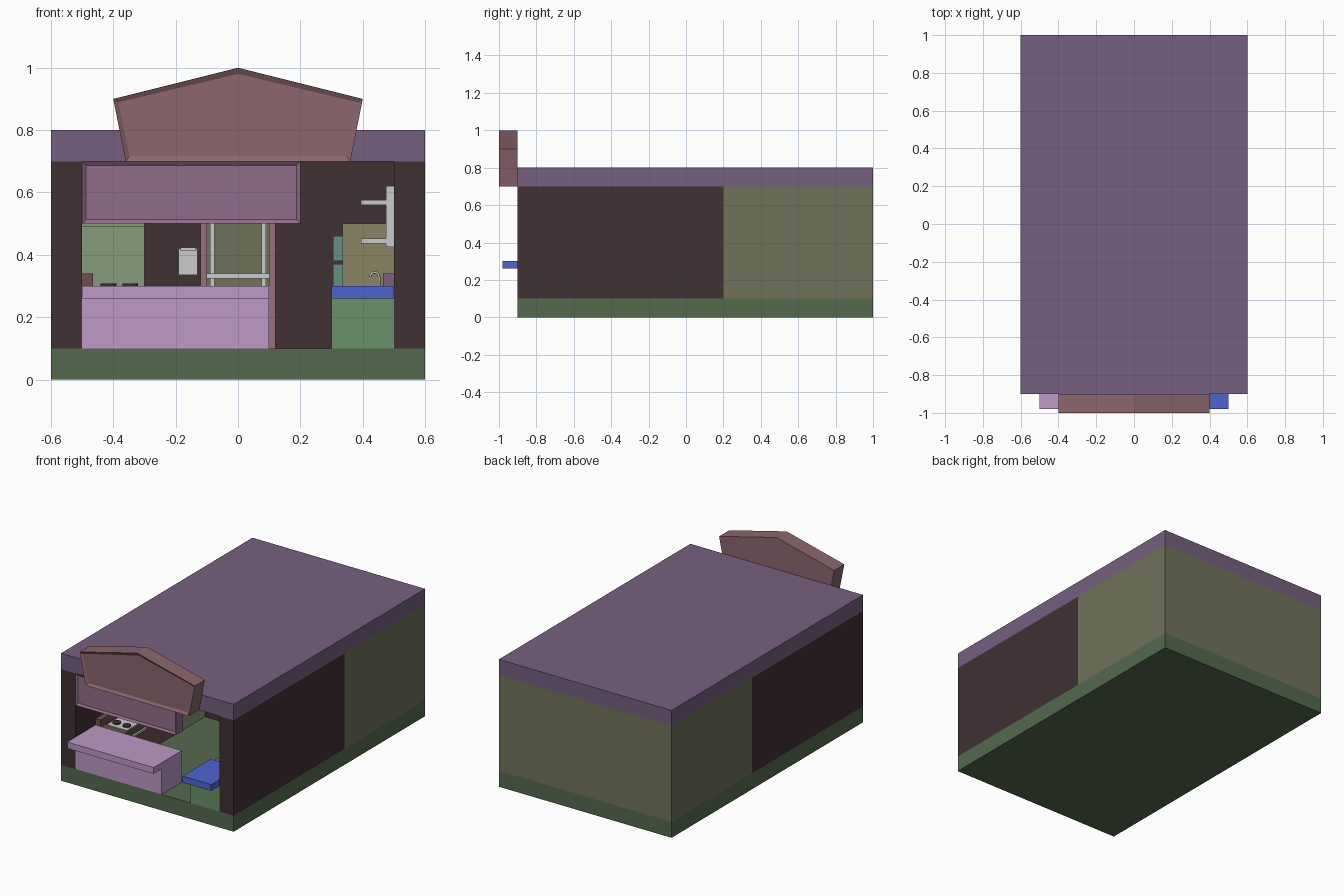
import bpy, bmesh, math
from mathutils import Vector

if "Cube" in bpy.data.objects:
    bpy.data.objects.remove(bpy.data.objects["Cube"])


def mat(name, hexcol):
    m = bpy.data.materials.new(name)
    rgb = [(int(hexcol[i:i + 2], 16) / 255) ** 2.2 for i in (0, 2, 4)]
    m.diffuse_color = (*rgb, 1)
    m.use_nodes = True
    m.node_tree.nodes["Principled BSDF"].inputs["Base Color"].default_value = m.diffuse_color
    return m


BASE, ROOF = mat("base_green", "55694f"), mat("roof_purple", "75607f")
DARK, OLIVE = mat("dark_wall", "423437"), mat("olive_wall", "70725a")
LILAC, BLUE, GREEN = mat("lilac", "bc98c4"), mat("blue", "5064d0"), mat("green", "6a8f6a")
SIGN, GABLE, FRAME = mat("sign_mauve", "8f6d8a"), mat("gable_rose", "8a666d"), mat("frame_pink", "94727a")
SAGE, TAN, TEAL = mat("sage", "84997a"), mat("tan", "8a8264"), mat("teal", "659080")
BROWN, PLUM = mat("brown", "6a5050"), mat("plum", "7d5f7c")


def finish(name, bm, m):
    bmesh.ops.recalc_face_normals(bm, faces=bm.faces[:])
    me = bpy.data.meshes.new(name)
    bm.to_mesh(me)
    bm.free()
    ob = bpy.data.objects.new(name, me)
    bpy.context.collection.objects.link(ob)
    if m:
        me.materials.append(m)
    return ob


def box(name, x, y, z, m=None):
    bm = bmesh.new()
    bmesh.ops.create_cube(bm, size=1)
    for v in bm.verts:
        v.co = Vector([a[0] + (c + .5) * (a[1] - a[0]) for a, c in zip((x, y, z), v.co)])
    return finish(name, bm, m)


def extrude_xz(name, pts, y0, y1, m, rim=0, recess=0):
    """Outline in x/z pushed from y0 to y1, optionally with a sunken front panel."""
    bm = bmesh.new()
    front = bm.faces.new([bm.verts.new((x, y0, z)) for x, z in pts])
    back = bmesh.ops.extrude_face_region(bm, geom=[front])["geom"]
    for v in back:
        if isinstance(v, bmesh.types.BMVert):
            v.co.y = y1
    if not front.is_valid or len(bm.faces) < len(pts) + 2:
        front = bm.faces.new([v for v in bm.verts if abs(v.co.y - y0) < 1e-6])
    bmesh.ops.recalc_face_normals(bm, faces=bm.faces[:])
    if rim:
        front = min(bm.faces, key=lambda f: f.calc_center_median().y)
        bmesh.ops.inset_region(bm, faces=[front], thickness=rim)
        for v in front.verts:
            v.co.y += recess
    return finish(name, bm, m)


def cylinder(name, loc, r, h, m=None):
    bm = bmesh.new()
    bmesh.ops.create_cone(bm, cap_ends=True, segments=16, radius1=r, radius2=r, depth=h)
    bmesh.ops.translate(bm, verts=bm.verts, vec=loc)
    return finish(name, bm, m)


# Base and the two roof slabs
box("base", (-.6, .6), (-.9, 1), (0, .1), BASE)
box("front_roof", (-.6, .6), (-.9, .2), (.7, .8), ROOF)
box("back_roof", (-.6, .6), (.2, 1), (.7, .8), ROOF)

# Side walls of both rooms
for side, x in (("left", (-.6, -.5)), ("right", (.5, .6))):
    box(side + "_front_wall", x, (-.9, .2), (.1, .7), DARK)
    box(side + "_back_wall", x, (.2, 1), (.1, .7), OLIVE)
box("rear_wall", (-.5, .5), (.9, 1), (.1, .7), OLIVE)

# Dividing wall with a doorway, and its door frame
extrude_xz("dividing_wall", [(-.5, .1), (-.12, .1), (-.12, .54), (.12, .54), (.12, .1),
                             (.5, .1), (.5, .7), (-.5, .7)], .1, .2, DARK)
extrude_xz("door_frame", [(-.12, .1), (-.1, .1), (-.1, .52), (.1, .52), (.1, .1),
                          (.12, .1), (.12, .54), (-.12, .54)], .09, .21, FRAME)

# Gable board and sign panel over the opening
extrude_xz("gable_board", [(-.36, .7), (.36, .7), (.4, .9), (0, 1), (-.4, .9)],
           -1, -.9, GABLE, .02, .01)
extrude_xz("sign_panel", [(-.5, .5), (.2, .5), (.2, .7), (-.5, .7)], -.9, -.83, SIGN, .018, .01)

# Serving counter and the small counter
box("serving_counter_body", (-.5, .1), (-.9, -.7), (.1, .26), LILAC)
box("serving_counter_top", (-.5, .1), (-.98, -.7), (.26, .3), LILAC)
box("small_counter_body", (.3, .5), (-.9, -.7), (.1, .26), GREEN)
box("small_counter_top", (.3, .5), (-.98, -.7), (.26, .3), BLUE)

# Left worktop with splash strip, stove and burners
box("left_worktop", (-.5, -.3), (-.7, -.15), (.1, .295), BROWN)
box("left_splash_strip", (-.5, -.465), (-.7, -.15), (.295, .34), BROWN)
box("stove_plate", (-.45, -.31), (-.66, -.46), (.295, .301))
for i, (x, y) in enumerate([(-.415, -.61), (-.345, -.61), (-.415, -.51), (-.345, -.51)]):
    cylinder(f"burner_{i + 1}", (x, y, .304), .025, .008, DARK)
box("oven_handle", (-.298, -.288), (-.63, -.49), (.25, .262))
for i, y in enumerate((-.62, -.5)):
    box(f"oven_handle_stub_{i + 1}", (-.3, -.29), (y - .005, y + .005), (.25, .262))

# Tall cabinet on the left
box("tall_cabinet", (-.5, -.3), (-.15, .1), (.1, .49), SAGE)
box("tall_cabinet_top", (-.5, -.3), (-.155, .1), (.49, .5), SAGE)

# Right worktop with splash strip, sink and tap
box("right_worktop", (.32, .5), (-.7, -.15), (.1, .295), PLUM)
box("right_splash_strip", (.465, .5), (-.7, -.15), (.295, .34), PLUM)
box("sink", (.345, .455), (-.55, -.35), (.29, .299))
cu = bpy.data.curves.new("tap", "CURVE")
cu.dimensions = "3D"
cu.bevel_depth, cu.bevel_resolution = .004, 1
path = [(.452, .295), (.452, .325)] + [(.438 + .014 * math.cos(a * math.pi / 6),
                                        .33 + .014 * math.sin(a * math.pi / 6)) for a in range(7)]
sp = cu.splines.new("POLY")
sp.points.add(len(path) - 1)
for p, (x, z) in zip(sp.points, path):
    p.co = (x, -.45, z, 1)
bpy.context.collection.objects.link(bpy.data.objects.new("tap", cu))

# Fridge with two doors facing the aisle
box("fridge_body", (.335, .5), (-.15, .1), (.1, .5), TAN)
for i, z in enumerate(((.12, .37), (.38, .46))):
    box(f"fridge_door_{i + 1}", (.305, .335), (-.14, .09), z, TEAL)

# Wall shelf on the right
box("wall_shelf_back", (.475, .5), (-.65, -.25), (.425, .62))
for i, z in enumerate((.437, .56)):
    box(f"wall_shelf_{i + 1}", (.395, .475), (-.65, -.25), (z, z + .016))

# Wall box beside the doorway
box("wall_box", (-.19, -.13), (.06, .1), (.335, .42))
box("wall_box_lid", (-.185, -.135), (.055, .06), (.412, .424))

# Storage rack in the back room
for i, x in enumerate((-.09, .075)):
    for j, y in enumerate((.7, .87)):
        box(f"rack_post_{i + 1}_{j + 1}", (x, x + .015), (y, y + .015), (.1, .56))
for i, z in enumerate((.16, .325, .5)):
    box(f"rack_shelf_{i + 1}", (-.1, .1), (.695, .89), (z, z + .016))
